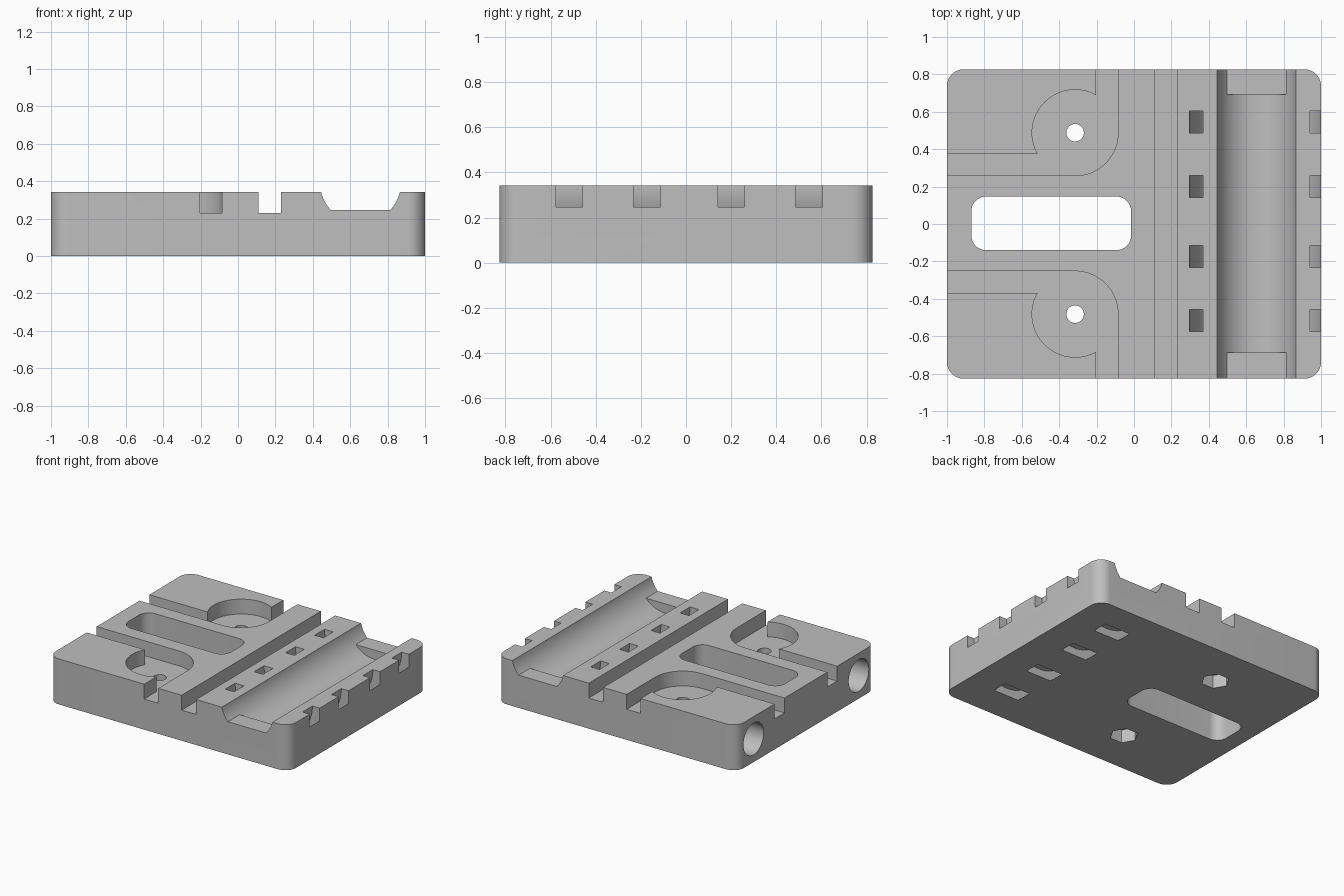
import bpy, bmesh
from math import sin, cos, radians, asin, degrees
from mathutils import Vector

old = bpy.data.objects.get("Cube")
if old:
    bpy.data.objects.remove(old, do_unlink=True)

H, FLOOR = 0.342, 0.23          # block height, level of the shallow channels
HALF_Y = 0.827

grey = bpy.data.materials.new("plain_grey")
grey.use_nodes = True
grey.diffuse_color = (0.52, 0.52, 0.52, 1)
grey.node_tree.nodes["Principled BSDF"].inputs["Base Color"].default_value = (0.52, 0.52, 0.52, 1)


def arc(cx, cy, r, a0, a1, n):
    return [(cx + r * cos(radians(a0 + (a1 - a0) * i / n)),
             cy + r * sin(radians(a0 + (a1 - a0) * i / n))) for i in range(n + 1)]


def circle(cx, cy, r, n=64):
    return arc(cx, cy, r, 0, 360, n)[:-1]


def rect(x0, x1, y0, y1):
    return [(x0, y0), (x1, y0), (x1, y1), (x0, y1)]


def rounded_rect(x0, x1, y0, y1, r):
    corners = [(x1 - r, y1 - r), (x0 + r, y1 - r), (x0 + r, y0 + r), (x1 - r, y0 + r)]
    return [p for k, (cx, cy) in enumerate(corners)
            for p in arc(cx, cy, r, 90 * k, 90 * k + 90, 12)]


def prism(name, outline, axis, lo, hi):
    """Extrude a 2D outline along an axis: (x, y) for Z, (x, z) for Y, (y, z) for X."""
    place = {"Z": lambda a, b, t: (a, b, t),
             "Y": lambda a, b, t: (a, t, b),
             "X": lambda a, b, t: (t, a, b)}[axis]
    bm = bmesh.new()
    face = bm.faces.new([bm.verts.new(place(a, b, lo)) for a, b in outline])
    new = bmesh.ops.extrude_face_region(bm, geom=[face])["geom"]
    bmesh.ops.translate(bm, verts=[v for v in new if isinstance(v, bmesh.types.BMVert)],
                        vec=Vector(place(0, 0, hi - lo)))
    bmesh.ops.recalc_face_normals(bm, faces=bm.faces)
    mesh = bpy.data.meshes.new(name)
    bm.to_mesh(mesh)
    bm.free()
    mesh.materials.append(grey)
    obj = bpy.data.objects.new(name, mesh)
    bpy.context.collection.objects.link(obj)
    return obj


block = prism("mounting_block", rounded_rect(-1, 1, -HALF_Y, HALF_Y, 0.09), "Z", 0, H)
cutters = []


def cut(*args):
    obj = prism(*args)
    obj.hide_render = True
    cutters.append(obj)


# Long straight groove and the through slot
cut("groove_cutter", rect(0.11, 0.23, -1, 1), "Z", FLOOR, 1)
cut("slot_cutter", rounded_rect(-0.87, -0.015, -0.14, 0.147, 0.08), "Z", -1, 1)

# Round pockets with channels, screw holes, nut recesses and side bores
PX, PY, PR = -0.315, 0.485, 0.23
for side in (-1, 1):
    y = side * PY + 0.003
    inner, outer = sorted((y - side * PR, y - side * (PR - 0.117)))
    cut("pocket_cutter", circle(PX, y, PR, 72), "Z", FLOOR, 1)
    cut("side_channel_cutter", rect(-1.2, PX, inner, outer), "Z", FLOOR, 1)
    cut("end_channel_cutter", rect(PX + PR - 0.117, PX + PR, *sorted((y, side * 1.2))),
        "Z", FLOOR, 1)
    cut("screw_hole_cutter", circle(PX, y, 0.047, 32), "Z", -1, 1)
    cut("nut_recess_cutter", circle(PX, y, 0.097, 6), "Z", -1, 0.1)
    cut("side_bore_cutter", circle(side * 0.625, 0.175, 0.12), "X", -1.2, -0.6)

# Cylindrical trough with a flat raised ledge at both ends
TX, TZ, TR, LEDGE = 0.655, 0.393, 0.2166, 0.246
a = degrees(asin((LEDGE - TZ) / TR))
upper = arc(TX, TZ, TR, a, 180 - a, 64)
cut("trough_end_cutter", upper, "Y", -1, 1)
cut("trough_cutter", upper + arc(TX, TZ, TR, 180 - a, 360 + a, 24)[1:-1], "Y", -0.688, 0.692)

# Curved strap tunnels passing under the trough
tunnel = ([(TX - 0.358, 0.5)] + arc(TX, H, 0.358, 180, 360, 72) + [(TX + 0.358, 0.5), (TX + 0.285, 0.5)]
          + arc(TX, H, 0.285, 360, 180, 72) + [(TX - 0.285, 0.5)])
for off in (-0.531, -0.187, 0.187, 0.531):
    cut("strap_tunnel_cutter", tunnel, "Y", 0.014 + off - 0.059, 0.014 + off + 0.059)

# Apply every cut, then drop the cutters
bpy.context.view_layer.objects.active = block
for obj in cutters:
    mod = block.modifiers.new(obj.name, "BOOLEAN")
    mod.operation, mod.solver, mod.object = "DIFFERENCE", "EXACT", obj
    bpy.ops.object.modifier_apply(modifier=mod.name)
    bpy.data.objects.remove(obj, do_unlink=True)

bpy.ops.object.select_all(action="DESELECT")
block.select_set(True)
bpy.ops.object.shade_smooth_by_angle(angle=radians(30))
